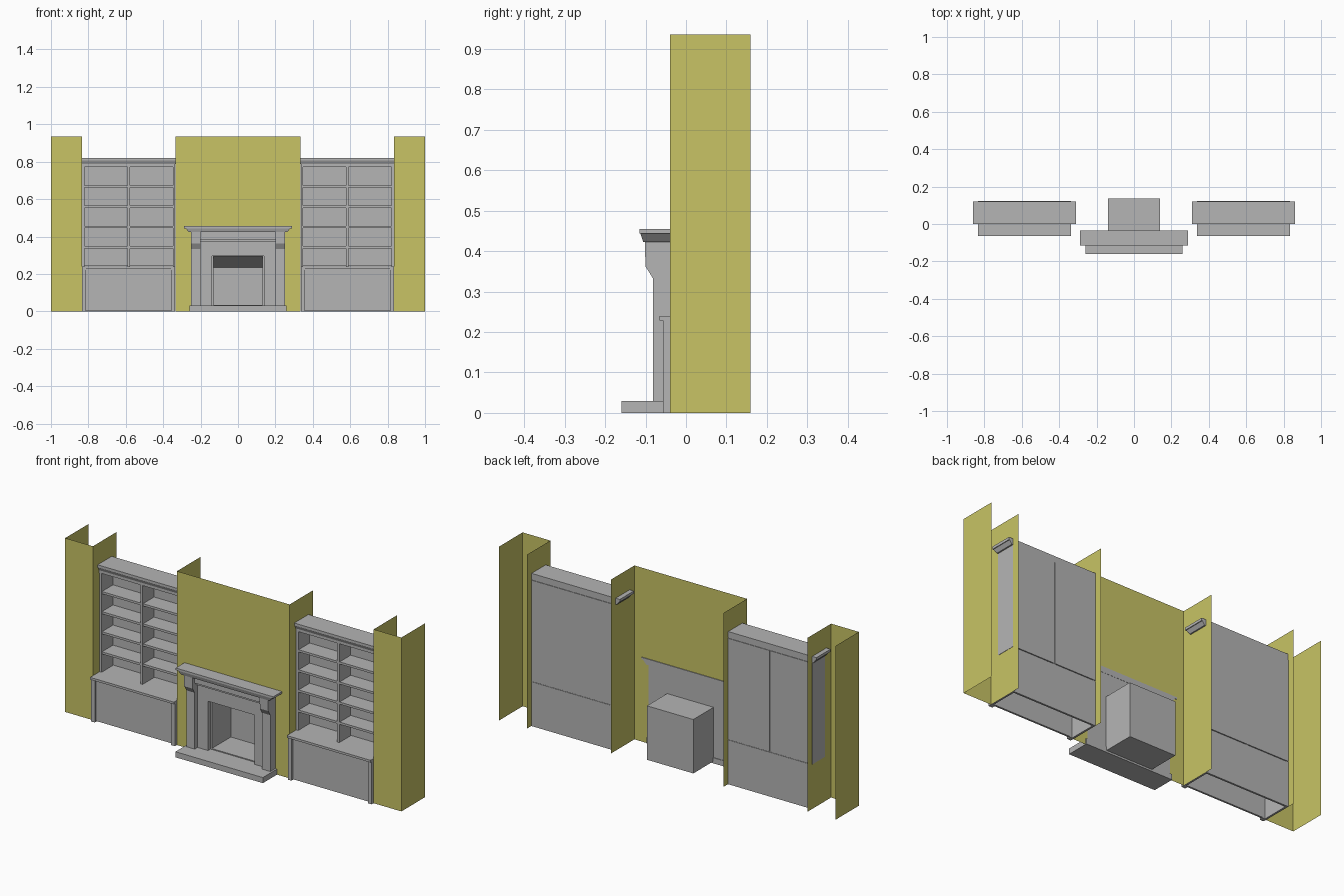
import bpy, bmesh

cube = bpy.data.objects.get("Cube")
if cube:
    bpy.data.objects.remove(cube, do_unlink=True)


def material(name, rgb):
    m = bpy.data.materials.new(name)
    m.use_nodes = True
    m.diffuse_color = (*rgb, 1)
    m.node_tree.nodes["Principled BSDF"].inputs["Base Color"].default_value = (*rgb, 1)
    return m


GREY = material("pale grey", (0.46, 0.46, 0.46))
YELLOW = material("mustard wall", (0.58, 0.55, 0.13))


def finish(name, bm, mat):
    mesh = bpy.data.meshes.new(name)
    bm.to_mesh(mesh)
    bm.free()
    mesh.materials.append(mat)
    ob = bpy.data.objects.new(name, mesh)
    bpy.context.collection.objects.link(ob)
    return ob


def block(name, x, y, z, flare=0.0, front=None):
    """Box from ranges; its top can flare out on both sides and the front."""
    bm = bmesh.new()
    front = flare if front is None else front
    bmesh.ops.create_cube(bm, size=1)
    for v in bm.verts:
        top = v.co.z > 0
        sx = 1 if v.co.x > 0 else -1
        fy = v.co.y < 0
        v.co.x = sorted(x)[sx > 0] + (sx * flare if top else 0)
        v.co.y = y[0 if fy else 1] - (front if top and fy else 0)
        v.co.z = z[1 if top else 0]
    return finish(name, bm, GREY)


def prism(name, profile, x):
    """Side profile of (y, z) points extruded across an x range."""
    bm = bmesh.new()
    face = bm.faces.new([bm.verts.new((x[0], py, pz)) for py, pz in profile])
    ext = bmesh.ops.extrude_face_region(bm, geom=[face])
    verts = [g for g in ext["geom"] if isinstance(g, bmesh.types.BMVert)]
    bmesh.ops.translate(bm, verts=verts, vec=(x[1] - x[0], 0, 0))
    bmesh.ops.recalc_face_normals(bm, faces=bm.faces)
    return finish(name, bm, GREY)


WALL_Y, WALL_BACK, WALL_TOP = -0.04, 0.16, 0.935


def wall(name, path, levels=(0, WALL_TOP), hole=None):
    """Thin sheet following a plan path; hole is a (segment, row) to leave open."""
    bm = bmesh.new()
    rows = [[bm.verts.new((px, py, z)) for px, py in path] for z in levels]
    for r in range(len(rows) - 1):
        for s in range(len(path) - 1):
            if (s, r) != hole:
                bm.faces.new((rows[r][s], rows[r][s + 1], rows[r + 1][s + 1], rows[r + 1][s]))
    finish(name, bm, YELLOW)


# Walls: chimney breast and two end piers, each with returns
wall("chimney_breast",
     [(-0.335, WALL_BACK), (-0.335, WALL_Y), (-0.138, WALL_Y),
      (0.138, WALL_Y), (0.335, WALL_Y), (0.335, WALL_BACK)],
     (0, 0.33, WALL_TOP), hole=(2, 0))
wall("left_pier", [(0.835, WALL_BACK), (0.835, WALL_Y), (1, WALL_Y), (1, WALL_BACK)])
wall("right_pier", [(-1, WALL_BACK), (-1, WALL_Y), (-0.835, WALL_Y), (-0.835, WALL_BACK)])


def bookcase(side, s):
    """Cabinet base with open shelves above; s mirrors it in x."""
    def part(name, x, y, z, **kw):
        block(f"{side}_{name}", (s * x[0], s * x[1]), y, z, **kw)

    inner, mid, outer, back = 0.336, 0.585, 0.834, 0.12
    # Cabinet base
    for label, x in (("inner_post", (inner, 0.358)), ("outer_post", (0.812, outer))):
        part(label, x, (-0.057, -0.035), (0, 0.228))
    part("cabinet_front", (0.358, 0.812), (-0.046, -0.036), (0.004, 0.228))
    part("cabinet_rail", (0.358, 0.812), (-0.051, -0.046), (0.222, 0.228))
    part("cabinet_inner_side", (inner, 0.346), (-0.036, back), (0, 0.228))
    part("cabinet_outer_side", (0.824, outer), (-0.036, back), (0, 0.228))
    part("counter", (inner, outer), (-0.065, back), (0.228, 0.24))
    # Upright boards
    part("inner_side", (inner, 0.348), (0.015, back), (0.24, 0.785))
    part("outer_side", (0.822, 0.8365), (0.015, back), (0.24, 0.785))
    part("divider", (mid - 0.007, mid + 0.007), (0.015, back), (0.24, 0.785))
    # Shelves in both bays
    for i in range(4):
        z = 0.337 + i * 0.108
        part(f"shelf_{i + 1}", (0.348, 0.822), (0.018, back), (z, z + 0.012))
    # Back panels
    part("lower_back", (inner, outer), (0.112, 0.122), (0, 0.238))
    part("inner_back", (inner, mid - 0.002), (0.112, 0.123), (0.242, 0.785))
    part("outer_back", (mid + 0.002, outer), (0.112, 0.123), (0.242, 0.785))
    # Header and crown
    part("header", (inner, outer), (0.012, back), (0.773, 0.79))
    part("crown", (0.328, 0.842), (0.012, back), (0.787, 0.806), flare=0.014, front=0.009)
    part("crown_top", (0.31, 0.86), (0, back), (0.806, 0.82))


bookcase("left", 1)
bookcase("right", -1)

# Hearth
block("hearth", (-0.26, 0.26), (-0.16, -0.034), (0, 0.03))

# Fireplace surround: recessed frame, pilasters with corbels, frieze
for label, s in (("left", 1), ("right", -1)):
    block(f"{label}_frame", (s * 0.138, s * 0.205), (-0.058, -0.037), (0.03, 0.385))
    prism(f"{label}_pilaster",
          [(-0.037, 0.03), (-0.082, 0.03), (-0.082, 0.333), (-0.1, 0.362),
           (-0.102, 0.425), (-0.037, 0.425)], (s * 0.2, s * 0.25))
block("frame_lintel", (-0.138, 0.138), (-0.058, -0.037), (0.295, 0.385))
block("frieze", (-0.2, 0.2), (-0.082, -0.037), (0.385, 0.425))
block("frieze_bead", (-0.2, 0.2), (-0.07, -0.058), (0.372, 0.385))

# Mantel
block("mantel_moulding", (-0.262, 0.262), (-0.106, -0.036), (0.423, 0.444), flare=0.019, front=0.007)
block("mantel_shelf", (-0.29, 0.29), (-0.115, -0.036), (0.444, 0.455))

# Firebox with a ceiling that slopes down to the back
for label, s in (("left", 1), ("right", -1)):
    block(f"{label}_firebox_wall", (s * 0.13, s * 0.138), (-0.037, 0.135), (0.01, 0.3))
block("firebox_floor", (-0.13, 0.13), (-0.037, 0.135), (0.01, 0.035))
block("firebox_back", (-0.13, 0.13), (0.125, 0.135), (0.035, 0.3))
prism("firebox_ceiling", [(-0.037, 0.295), (0.125, 0.235), (0.125, 0.3), (-0.037, 0.3)], (-0.13, 0.13))
